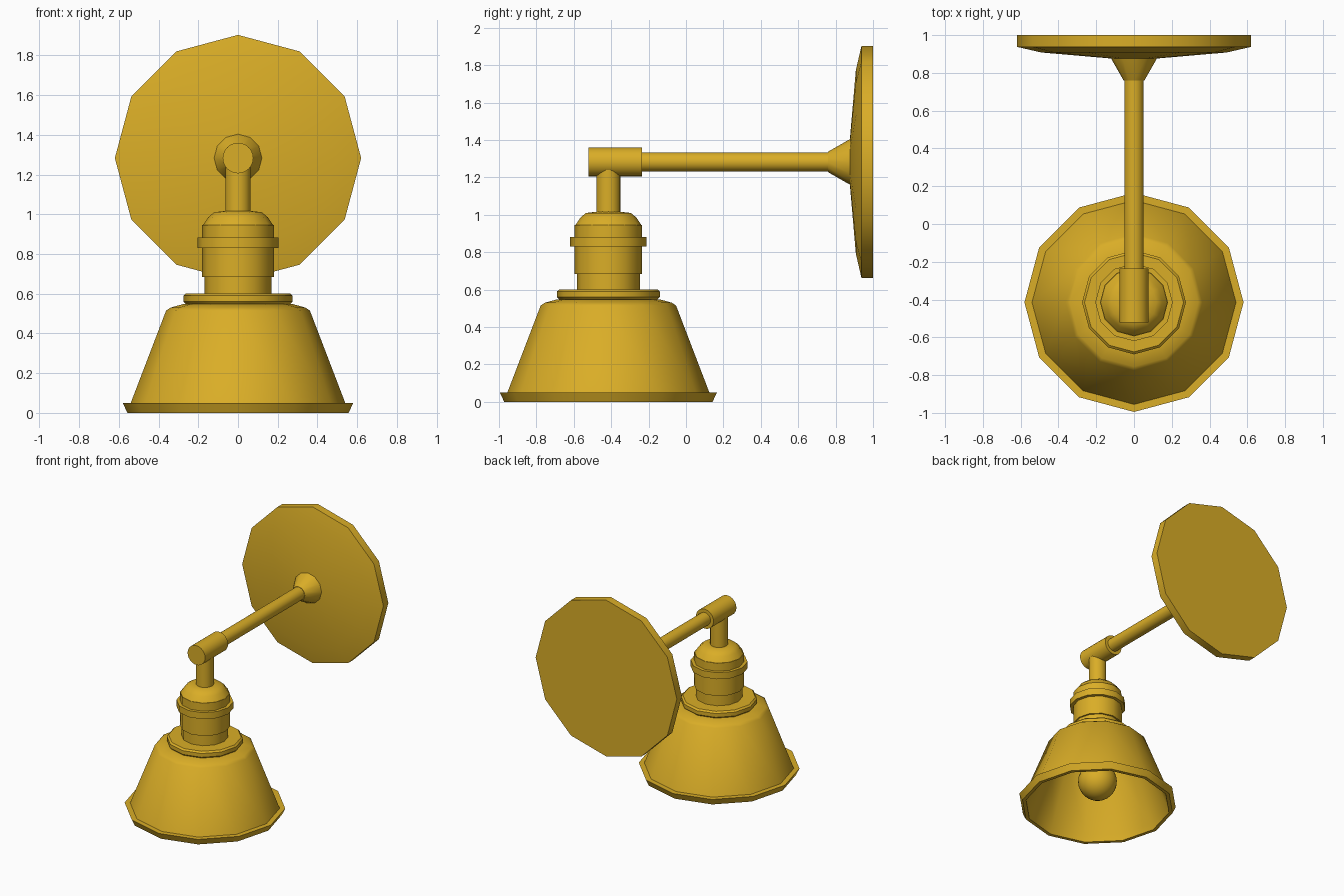
import bpy, bmesh, math
from mathutils import Vector

if "Cube" in bpy.data.objects:
    bpy.data.objects.remove(bpy.data.objects["Cube"])

AX_Y = -0.415      # y of the vertical lamp axis
ARM_Z = 1.283      # height of the horizontal arm

brass = bpy.data.materials.new("brass")
brass.diffuse_color = (0.70, 0.42, 0.02, 1)
brass.use_nodes = True
brass.node_tree.nodes["Principled BSDF"].inputs["Base Color"].default_value = brass.diffuse_color


def lathe(name, profile, sides=12, along="z", closed=False, angle=35):
    """Revolve (radius, position) points about the lamp axis or the arm axis."""
    bm = bmesh.new()
    rings = []
    for r, h in profile:
        ring = []
        for i in range(sides):
            a = 2 * math.pi * i / sides
            c, s = r * math.cos(a), r * math.sin(a)
            p = Vector((c, AX_Y + s, h)) if along == "z" else Vector((c, h, ARM_Z + s))
            ring.append(bm.verts.new(p))
        rings.append(ring)
    pairs = list(zip(rings, rings[1:]))
    if closed:
        pairs.append((rings[-1], rings[0]))
    else:
        bm.faces.new(rings[0])
        bm.faces.new(rings[-1])
    for a, b in pairs:
        for i in range(sides):
            j = (i + 1) % sides
            bm.faces.new((a[i], a[j], b[j], b[i]))
    bmesh.ops.recalc_face_normals(bm, faces=bm.faces)
    me = bpy.data.meshes.new(name)
    bm.to_mesh(me)
    bm.free()
    me.materials.append(brass)
    ob = bpy.data.objects.new(name, me)
    bpy.context.collection.objects.link(ob)
    bpy.ops.object.select_all(action="DESELECT")
    ob.select_set(True)
    bpy.context.view_layer.objects.active = ob
    bpy.ops.object.shade_smooth_by_angle(angle=math.radians(angle))
    return ob


# Wall mount: shallow cone plate with a straight rim, and a flange
lathe("wall_plate", [(0.62, 1.0), (0.62, 0.938), (0.49, 0.908), (0.12, 0.876)], along="y")
lathe("arm_flange", [(0.122, 0.88), (0.118, 0.87), (0.055, 0.76)], along="y")

# Arm, elbow and drop stem
lathe("arm", [(0.051, 0.78), (0.051, -0.25)], sides=24, along="y")
lathe("elbow", [(0.077, -0.235), (0.077, -0.522)], sides=24, along="y")
lathe("stem", [(0.064, 1.0), (0.064, 1.26)], sides=24)

# Lamp holder
lathe("socket_cap", [(0.18, 0.94), (0.15, 0.985), (0.12, 1.01), (0.06, 1.017)])
lathe("socket_body", [(0.18, 0.685), (0.18, 0.945)])
lathe("socket_ring", [(0.205, 0.83), (0.205, 0.882)])
lathe("socket_neck", [(0.168, 0.50), (0.168, 0.69)])
lathe("shade_collar", [(0.26, 0.545), (0.275, 0.56), (0.275, 0.59), (0.262, 0.602)])

# Open bell shade: outer skin, flared lip, inner skin
lathe("shade", [(0.15, 0.552), (0.275, 0.548), (0.34, 0.53), (0.362, 0.515),
                (0.54, 0.05), (0.58, 0.05), (0.557, 0.0), (0.53, 0.0),
                (0.518, 0.05), (0.345, 0.50), (0.27, 0.527), (0.15, 0.53)], closed=True)

# Bulb: round globe narrowing into a neck
R, BZ = 0.142, 0.21
globe = [(R * math.sin(math.radians(t)), BZ - R * math.cos(math.radians(t)))
         for t in range(5, 126, 12)]
lathe("bulb", globe + [(0.085, 0.37), (0.075, 0.51)], sides=24)
